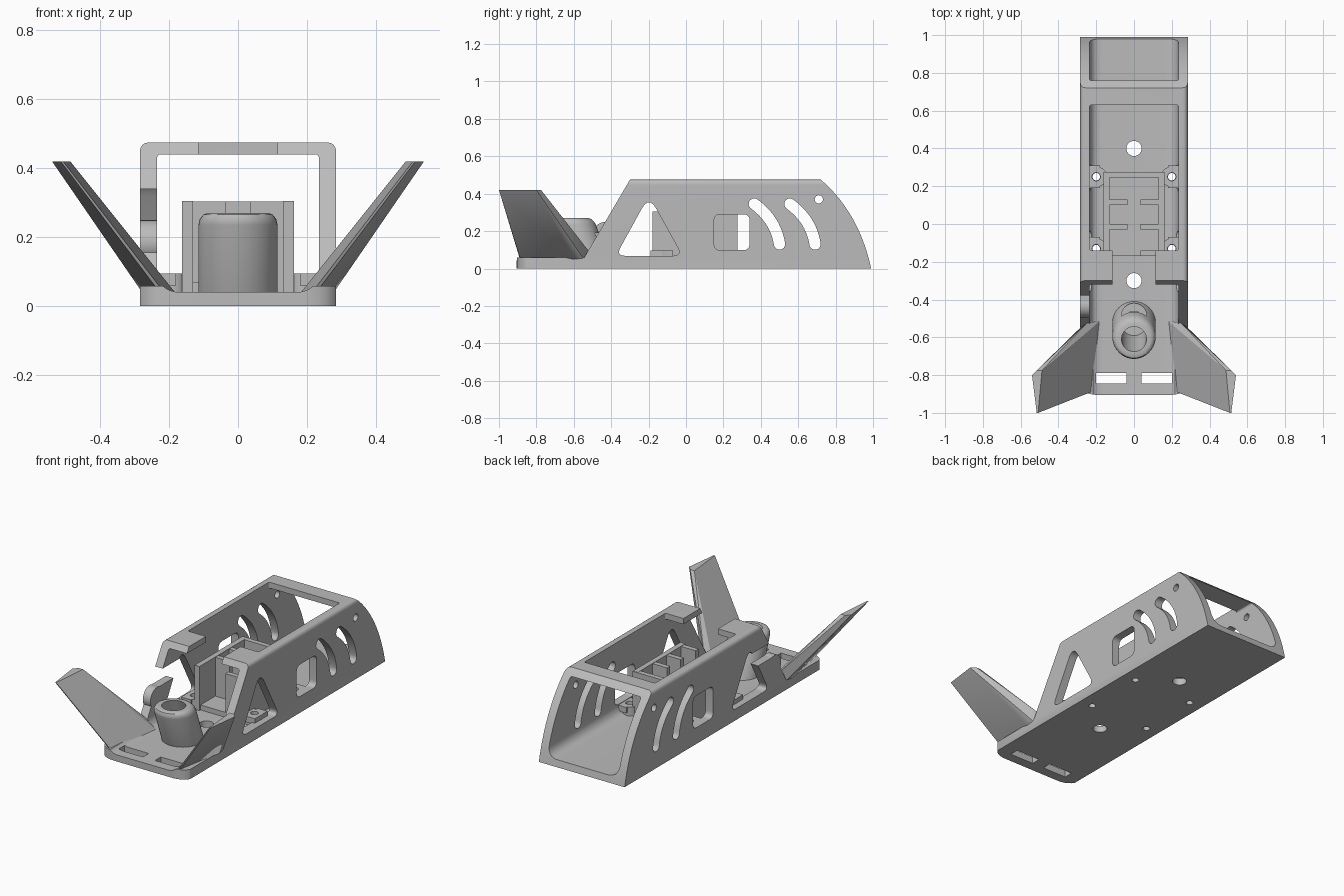
import bpy, bmesh, math
from mathutils import Vector

old = bpy.data.objects.get("Cube")
if old:
    bpy.data.objects.remove(old, do_unlink=True)

grey = bpy.data.materials.new("matte grey")
grey.use_nodes = True
grey.diffuse_color = (0.5, 0.5, 0.5, 1)
grey.node_tree.nodes["Principled BSDF"].inputs["Base Color"].default_value = (0.5, 0.5, 0.5, 1)


def make(name, bm):
    bmesh.ops.recalc_face_normals(bm, faces=bm.faces)
    mesh = bpy.data.meshes.new(name)
    bm.to_mesh(mesh)
    bm.free()
    mesh.materials.append(grey)
    ob = bpy.data.objects.new(name, mesh)
    bpy.context.collection.objects.link(ob)
    return ob


def bezier(a, c, b, n=8):
    a, c, b = Vector(a), Vector(c), Vector(b)
    return [a * (1 - t) ** 2 + c * 2 * t * (1 - t) + b * t * t for t in (i / n for i in range(n + 1))]


def rounded(pts, radii):
    """Round the corners of a polygon, one radius per corner."""
    pts = [Vector(p) for p in pts]
    out = []
    for i, p in enumerate(pts):
        r = radii[i]
        if r == 0:
            out.append(p)
            continue
        a, b = (pts[i - 1] - p).normalized(), (pts[(i + 1) % len(pts)] - p).normalized()
        t = r / math.tan(a.angle(b) / 2)
        out += bezier(p + a * t, p, p + b * t)
    return out


def rect(a0, a1, b0, b1):
    return [(a0, b0), (a1, b0), (a1, b1), (a0, b1)]


def circle(a, b, r, n=32):
    return [(a + r * math.cos(i * math.tau / n), b + r * math.sin(i * math.tau / n)) for i in range(n)]


def prism(name, pts, axis, lo, hi):
    """Extrude a 2D outline along the given axis."""
    place = {"x": lambda p, h: (h, p[0], p[1]),
             "y": lambda p, h: (p[0], h, p[1]),
             "z": lambda p, h: (p[0], p[1], h)}[axis]
    bm = bmesh.new()
    low = [bm.verts.new(place(p, lo)) for p in pts]
    high = [bm.verts.new(place(p, hi)) for p in pts]
    bm.faces.new(low)
    bm.faces.new(high)
    for i in range(len(pts)):
        j = (i + 1) % len(pts)
        bm.faces.new((low[i], low[j], high[j], high[i]))
    return make(name, bm)


def box(name, x0, x1, y0, y1, z0, z1):
    return prism(name, rect(x0, x1, y0, y1), "z", z0, z1)


def combine(target, tools, op="DIFFERENCE"):
    for tool in tools:
        mod = target.modifiers.new("cut", "BOOLEAN")
        mod.operation, mod.solver, mod.object = op, "EXACT", tool
        bpy.context.view_layer.objects.active = target
        bpy.ops.object.modifier_apply(modifier=mod.name)
        bpy.data.objects.remove(tool, do_unlink=True)


def smooth(ob, deg=30):
    bpy.ops.object.select_all(action="DESELECT")
    ob.select_set(True)
    bpy.context.view_layer.objects.active = ob
    bpy.ops.object.shade_smooth_by_angle(angle=math.radians(deg))


# Shell: cross-section trimmed by the side outline and the plan outline
shell = prism("body_shell", rounded(rect(-0.285, 0.285, 0, 0.475), (0, 0, 0.03, 0.03)), "y", -0.905, 1.0)
side = [(-0.95, -0.1), (0.99, -0.1)] + bezier((0.99, 0), (0.925, 0.30), (0.72, 0.476), 14)
side += [(0.70, 0.5), (-0.285, 0.5), (-0.545, 0.058), (-0.95, 0.058)]
combine(shell, [
    prism("side_trim", side, "x", -0.4, 0.4),
    prism("plan_trim", rounded(rect(-0.3, 0.3, -0.905, 1.1), (0.11, 0.11, 0, 0)), "z", -0.1, 0.6),
], "INTERSECT")

# Bore, roof opening, wall windows and floor openings
cutters = [
    prism("bore", rounded(rect(-0.235, 0.235, 0.04, 0.44), (0.07, 0.07, 0.012, 0.012)), "y", -1.2, 1.2),
    prism("roof_opening", rounded(rect(-0.235, 0.235, -0.14, 0.63), (0.01,) * 4), "z", 0.4, 0.6),
    box("roof_gap", -0.115, 0.115, -0.5, -0.1, 0.4, 0.6),
    prism("triangle_window", rounded([(-0.375, 0.068), (-0.02, 0.068), (-0.198, 0.39)],
                                     (0.03, 0.03, 0.045)), "x", -0.4, 0.4),
    prism("square_window", rounded(rect(0.15, 0.34, 0.098, 0.29), (0.035,) * 4), "x", -0.4, 0.4),
    prism("round_window", circle(0.71, 0.37, 0.022, 20), "x", -0.4, 0.4),
    box("wall_notch", -0.4, -0.2, -0.6, -0.2, 0.245, 0.34),
]
for start in (0.365, 0.555):
    # Curved slot with round ends
    mid = bezier((start, 0.345), (start + 0.115, 0.26), (start + 0.135, 0.13), 12)
    left, right = [], []
    for i, p in enumerate(mid):
        d = (mid[min(i + 1, 12)] - mid[max(i - 1, 0)]).normalized() * 0.03
        n = Vector((-d.y, d.x))
        left.append(p + n)
        right.append(p - n)
    ends = []
    for p, q in ((mid[-1], mid[-2]), (mid[0], mid[1])):
        d = (p - q).normalized() * 0.03
        n = Vector((-d.y, d.x))
        ends.append([p + n * math.cos(a) + d * math.sin(a) for a in (math.pi * k / 8 for k in range(1, 8))])
    cutters.append(prism("curved_slot", left + ends[0] + right[::-1] + ends[1], "x", -0.4, 0.4))
for y in (0.4, -0.3):
    cutters.append(prism("floor_hole", circle(0, y, 0.04), "z", -0.1, 0.2))
for s in (-1, 1):
    cutters.append(box("strap_slot", s * 0.04, s * 0.2, -0.845, -0.79, -0.1, 0.2))
    for y in (0.25, -0.13):
        cutters.append(prism("screw_hole", circle(s * 0.2, y, 0.02, 20), "z", -0.1, 0.2))
combine(shell, cutters)
smooth(shell)

# Rounded stub left below the notch in the right wall
smooth(prism("wall_stub", circle(-0.432, 0.185, 0.064), "x", -0.285, -0.235))

# Screw bosses with through holes
for s, label in ((-1, "right"), (1, "left")):
    for y, end in ((0.25, "rear"), (-0.13, "front")):
        boss = prism(f"{label}_{end}_boss", circle(s * 0.195, y, 0.052), "z", 0.03, 0.095)
        combine(boss, [box("wall_web", s * 0.18, s * 0.245, y - 0.06, y + 0.06, 0.06, 0.095)], "UNION")
        combine(boss, [prism("screw", circle(s * 0.2, y, 0.022, 20), "z", 0, 0.2)])
        smooth(boss)

# Open electronics tray with ribs
for s, label in ((-1, "right"), (1, "left")):
    box(f"{label}_tray_wall", s * 0.13, s * 0.162, -0.18, 0.27, 0.035, 0.305)
    for k, y in enumerate((-0.015, 0.115)):
        box(f"{label}_tray_rib_{k}", s * 0.035, s * 0.135, y - 0.015, y + 0.015, 0.035, 0.303)
box("tray_front_rib", 0.035, 0.135, -0.17, -0.14, 0.035, 0.303)
box("tray_back", -0.162, 0.162, 0.245, 0.275, 0.035, 0.304)
box("tray_floor", -0.14, 0.14, -0.17, 0.25, 0.035, 0.07)

# Leaning hollow tube: rings of (radius, height), sheared forward
rings = [(0.115, 0.035), (0.115, 0.235), (0.111, 0.252), (0.101, 0.265), (0.088, 0.27),
         (0.066, 0.27), (0.066, 0.035)]
bm = bmesh.new()
loops = [[bm.verts.new((x, y - 0.525 - (z - 0.04) * 0.37, z)) for x, y in circle(0, 0, r, 40)] for r, z in rings]
for a, b in zip(loops, loops[1:] + loops[:1]):
    for i in range(40):
        j = (i + 1) % 40
        bm.faces.new((a[i], a[j], b[j], b[i]))
tube = make("antenna_tube", bm)
combine(tube, [prism("rear_port", circle(0, -0.485, 0.066), "z", 0.05, 0.19)])
smooth(tube, 40)

# Splayed tapering fins, as hulls between root and tip
for s, label in ((-1, "right"), (1, "left")):
    bm = bmesh.new()
    root = [(0.175, -0.51, 0.03), (0.25, -0.525, 0.10), (0.285, -0.55, 0.055), (0.282, -0.60, 0.045),
            (0.215, -0.885, 0.04), (0.235, -0.885, 0.05)]
    tip = [(0.487, -0.775, 0.42), (0.515, -0.775, 0.42), (0.54, -0.80, 0.42), (0.515, -1.0, 0.42), (0.508, -1.0, 0.42)]
    verts = [bm.verts.new((s * x, y, z)) for x, y, z in root + tip]
    res = bmesh.ops.convex_hull(bm, input=verts)
    bmesh.ops.delete(bm, geom=list({g for g in res["geom_interior"] + res["geom_unused"]
                                    if isinstance(g, bmesh.types.BMVert)}), context="VERTS")
    smooth(make(f"{label}_fin", bm), 25)
